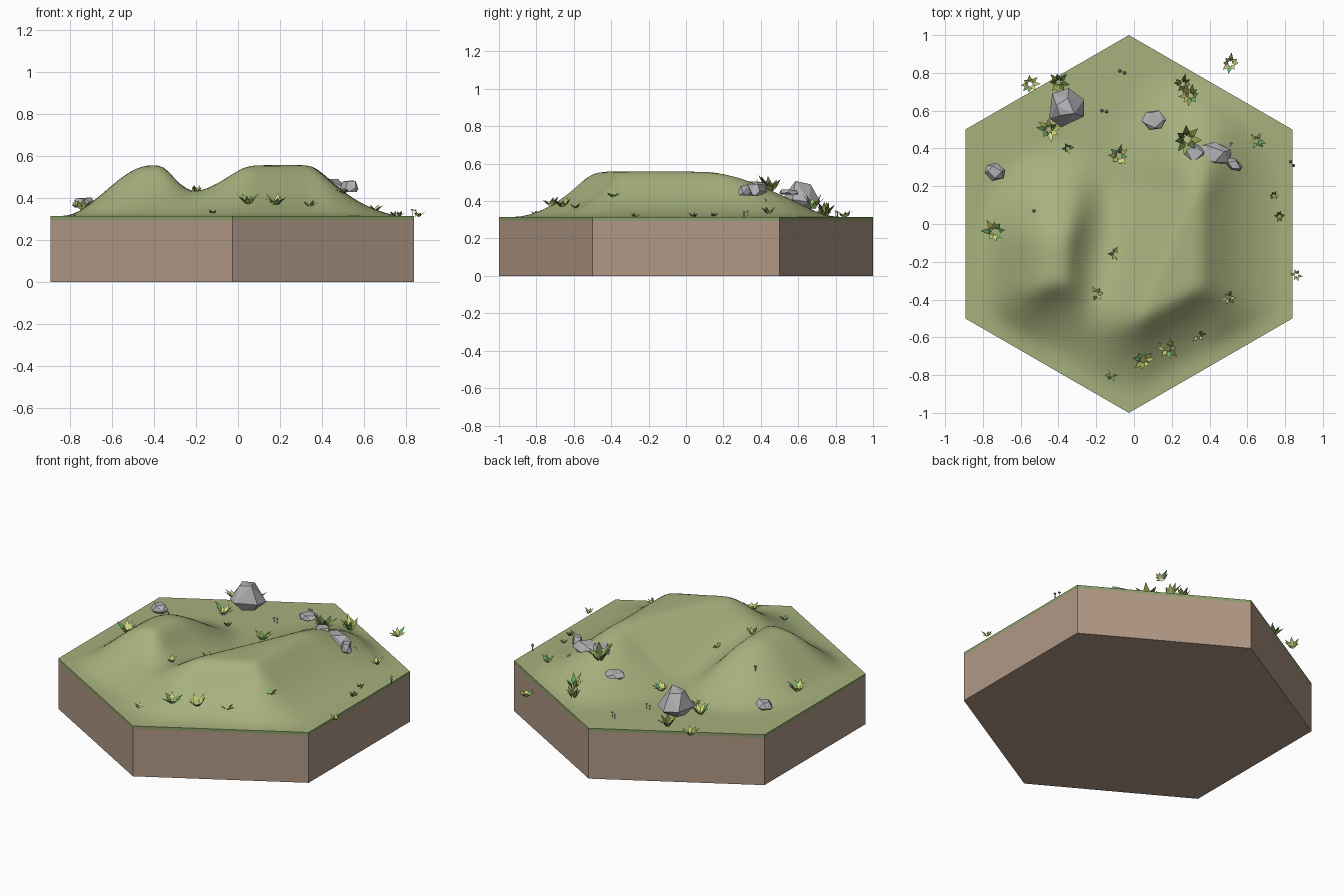
import bpy, bmesh, math, random
from mathutils import Vector

if "Cube" in bpy.data.objects:
    bpy.data.objects.remove(bpy.data.objects["Cube"])

random.seed(7)
CX, TOP, RIM, RISE = -0.027, 0.315, 0.297, 0.243


def material(name, r, g, b):
    m = bpy.data.materials.new(name)
    lin = [((c / 255 + 0.055) / 1.055) ** 2.4 for c in (r, g, b)]
    m.diffuse_color = (*lin, 1)
    m.use_nodes = True
    m.node_tree.nodes["Principled BSDF"].inputs["Base Color"].default_value = m.diffuse_color
    return m


SOIL = material("soil brown", 176, 152, 133)
MEADOW = material("meadow green", 167, 177, 125)
EDGE = material("turf edge green", 138, 158, 104)
STONE = material("stone grey", 176, 177, 179)
BLADES = [material("dark leaf green", 90, 110, 60),
          material("fresh leaf green", 108, 175, 110),
          material("yellow leaf green", 208, 216, 118),
          material("olive leaf green", 158, 172, 86)]
CAP = material("mushroom grey", 168, 168, 176)


def finish(name, bm, mats, smooth=False):
    for f in bm.faces:
        f.smooth = smooth
    bm.normal_update()
    me = bpy.data.meshes.new(name)
    bm.to_mesh(me)
    bm.free()
    for m in mats:
        me.materials.append(m)
    ob = bpy.data.objects.new(name, me)
    bpy.context.collection.objects.link(ob)
    return ob


def clamp(t):
    return min(max(t, 0), 1)


def smoothstep(t):
    t = clamp(t)
    return t * t * (3 - 2 * t)


def hill(x, y, x0, x1, y0, y1, left, right, front, back, left_soft):
    """Flat summit with rounded flanks to the left and back, hollow ones to the right and front."""
    dl, dr = max(x0 - x, 0) / left, max(x - x1, 0) / right
    df, db = max(y0 - y, 0) / front, max(y - y1, 0) / back
    total = dl * dl + dr * dr + df * df + db * db
    if total == 0:
        return 1
    t = min(math.sqrt(total), 1)
    soft = (dl * dl * left_soft + db * db) / total
    return soft * (1 - smoothstep(t)) + (1 - soft) * (1 - t) ** 2


def edge_distance(x, y):
    return min(0.866 - ((x - CX) * math.cos(a) + y * math.sin(a))
               for a in [k * math.pi / 3 for k in range(6)])


def height(x, y):
    west = 0.04 + 0.29 * clamp((y + 0.45) / 0.65)
    south = -0.51 + 0.17 * clamp((x - 0.04) / 0.32)
    east_hill = hill(x, y, west, 0.36, south, 0.1, 0.52, 0.46, 0.43, 0.8, 0.35)
    west_hill = hill(x, y, -0.42, -0.35, -0.32, -0.14, 0.42, 0.31, 0.42, 0.58, 1)
    return TOP + RISE * (1 - (1 - east_hill) * (1 - west_hill)) * smoothstep(edge_distance(x, y) / 0.16)


def corner(k, z):
    a = math.radians(30 + 60 * k)
    return (CX + math.cos(a), math.sin(a), z)


# soil block and turf edge
def prism(name, z0, z1, mat, closed):
    bm = bmesh.new()
    lo = [bm.verts.new(corner(k, z0)) for k in range(6)]
    hi = [bm.verts.new(corner(k, z1)) for k in range(6)]
    for k in range(6):
        n = (k + 1) % 6
        bm.faces.new((lo[k], lo[n], hi[n], hi[k]))
    if closed:
        bm.faces.new(lo[::-1])
    finish(name, bm, [mat])


prism("soil_block", 0, RIM, SOIL, True)
prism("turf_edge", RIM, TOP, EDGE, False)

# rolling meadow surface
bm = bmesh.new()
mid = bm.verts.new((CX, 0, TOP))
ring = [bm.verts.new(corner(k, TOP)) for k in range(6)]
for k in range(6):
    bm.faces.new((mid, ring[k], ring[(k + 1) % 6]))
for _ in range(5):
    bmesh.ops.subdivide_edges(bm, edges=bm.edges[:], cuts=1, use_grid_fill=True)
for v in bm.verts:
    v.co.z = height(v.co.x, v.co.y)
inner = [v for v in bm.verts if not v.is_boundary]
for _ in range(3):
    bmesh.ops.smooth_vert(bm, verts=inner, factor=0.5, use_axis_z=True)
bmesh.ops.recalc_face_normals(bm, faces=bm.faces[:])
bm.normal_update()
if sum(f.normal.z for f in bm.faces) < 0:
    bmesh.ops.reverse_faces(bm, faces=bm.faces[:])
finish("meadow", bm, [MEADOW], True)


# faceted rocks: hull of jittered rings narrowing upward
def rock(name, x, y, z0, z1, rx, ry, turn=0, taper=0.55, foot=0.75):
    bm = bmesh.new()
    for level, size, n in ((0, foot, 5), (0.4, 1.0, 6), (1, taper, 4)):
        start = random.random() * 2
        for k in range(n):
            a = start + (k + random.uniform(-0.2, 0.2)) * math.tau / n
            px, py = rx * size * math.cos(a), ry * size * math.sin(a)
            dz = random.uniform(-0.15, 0.0) if level else 0
            bm.verts.new((x + px * math.cos(turn) - py * math.sin(turn),
                          y + px * math.sin(turn) + py * math.cos(turn),
                          z0 + (z1 - z0) * (level + dz)))
    res = bmesh.ops.convex_hull(bm, input=bm.verts[:])
    junk = [v for v in res["geom_interior"] if isinstance(v, bmesh.types.BMVert)]
    bmesh.ops.delete(bm, geom=junk, context='VERTS')
    bmesh.ops.dissolve_limit(bm, angle_limit=math.radians(8), verts=bm.verts[:], edges=bm.edges[:])
    bmesh.ops.recalc_face_normals(bm, faces=bm.faces[:])
    finish(name, bm, [STONE])


rock("boulder", -0.36, 0.615, 0.355, 0.512, 0.105, 0.105, 0.3, 0.5, 0.6)
rock("flat_rock", 0.105, 0.55, 0.435, 0.463, 0.065, 0.055, 0, 0.75, 0.9)
rock("ridge_rock_long", 0.41, 0.37, 0.43, 0.495, 0.115, 0.065, -0.1, 0.65, 0.9)
rock("ridge_rock_end", 0.32, 0.37, 0.43, 0.508, 0.07, 0.075, 0.5, 0.65, 0.9)
rock("ridge_rock_side", 0.53, 0.315, 0.43, 0.487, 0.05, 0.03, -0.6, 0.75, 0.9)
rock("ridge_rock_low", 0.49, 0.41, 0.37, 0.412, 0.048, 0.034, 0.3, 0.65)
rock("west_rock", -0.735, 0.275, 0.355, 0.405, 0.057, 0.05, -0.3, 0.65)


# grass tufts: creased blades leaning outward from a ring
def tuft(name, x, y, r, tall, palette, lift=0):
    bm = bmesh.new()
    z = height(x, y) - 0.004 + lift
    count = 8 if r > 0.045 else 6
    for k in range(count):
        a = (k + random.uniform(-0.3, 0.3)) * math.tau / count
        out = Vector((math.cos(a), math.sin(a), 0))
        side = Vector((-out.y, out.x, 0)) * r * 0.25
        reach = r * random.uniform(0.7, 1.1)
        top = r * tall * random.uniform(0.6, 1.1)
        base = Vector((x, y, z)) + out * r * 0.2
        belly = base + out * reach * 0.3 + Vector((0, 0, top * 0.5))
        tip = Vector((x, y, z)) + out * reach * 1.1 + Vector((0, 0, top))
        root, left, right, end = [bm.verts.new(p) for p in
                                  (base, belly - side, belly + side, tip)]
        mat = random.choice(palette)
        for tri in ((root, left, right), (right, left, end)):
            f = bm.faces.new(tri)
            f.material_index = mat
            f.normal_update()
            if f.normal.z < 0:
                f.normal_flip()
    finish(name, bm, BLADES)


LIGHT, DARK, MIX = (2, 2, 2, 3, 1), (0, 0, 3), (0, 1, 2, 2, 3)
tufts = [(-.74, -.04, .062, .9, MIX), (-.40, .75, .055, 1.1, DARK, .02), (-.55, .74, .05, 1, LIGHT),
         (-.45, .50, .06, 1, MIX, .015), (.28, .45, .075, 1.15, DARK), (.26, .74, .05, 1.2, DARK, .01),
         (.30, .68, .055, 1.4, LIGHT, .01), (.51, .85, .05, .8, LIGHT), (.65, .44, .042, .9, MIX),
         (-.35, .40, .03, 1, MIX), (-.08, .36, .055, .9, MIX), (-.10, -.16, .033, .9, MIX),
         (-.20, -.37, .042, .8, MIX), (.50, -.39, .036, .8, MIX), (.86, -.27, .032, 1, MIX),
         (.77, .04, .03, 1, DARK), (.74, .15, .024, 1, DARK), (.34, -.59, .036, .8, MIX),
         (.18, -.66, .055, 1, MIX), (.05, -.72, .055, 1, MIX), (-.12, -.80, .033, .8, MIX)]
for i, spec in enumerate(tufts):
    tuft(f"grass_tuft_{i + 1}", *spec)


# tiny mushrooms
def mushroom(name, x, y, h):
    bm = bmesh.new()
    z = height(x, y)
    for r1, r2, low, high in ((.002, .002, -.003, h), (.009, .003, h - .003, h + .004)):
        made = bmesh.ops.create_cone(bm, cap_ends=True, segments=6, radius1=r1, radius2=r2,
                                     depth=high - low)["verts"]
        bmesh.ops.translate(bm, verts=made, vec=(x, y, z + (low + high) / 2))
    finish(name, bm, [CAP])


for i, (x, y) in enumerate([(-.075, .81), (-.05, .80), (-.17, .60), (-.145, .595),
                            (-.53, .07), (.83, .33), (.845, .31)]):
    mushroom(f"mushroom_{i + 1}", x, y, 0.027 + 0.004 * (i % 2))
